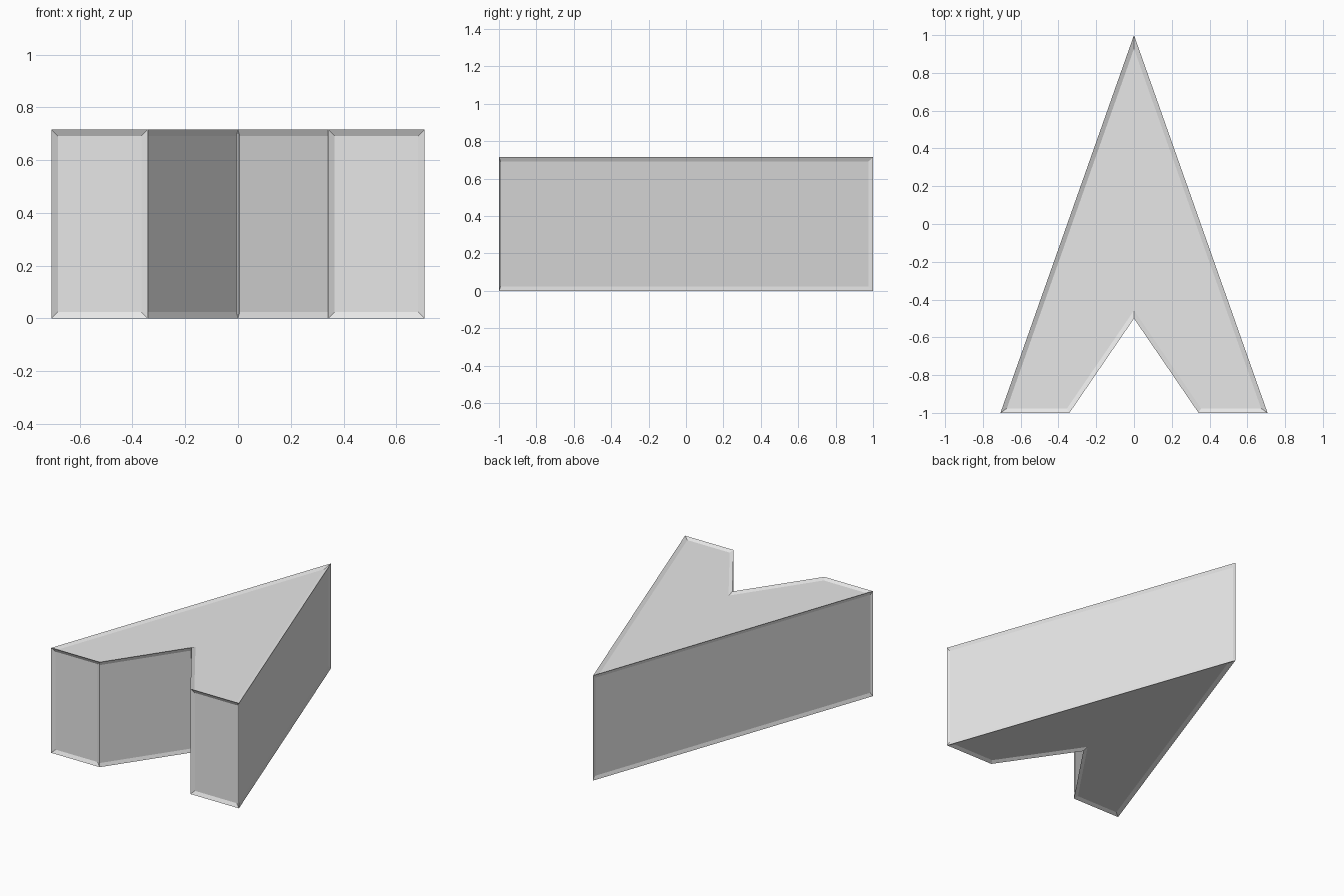
import bpy
import bmesh
from mathutils import Vector

cube = bpy.data.objects.get("Cube")
if cube:
    bpy.data.objects.remove(cube, do_unlink=True)

HEIGHT = 0.715
RIM = 0.024

grey = bpy.data.materials.new("plain_grey")
grey.use_nodes = True
grey.diffuse_color = (0.8, 0.8, 0.8, 1)
bsdf = next(n for n in grey.node_tree.nodes if n.type == "BSDF_PRINCIPLED")
bsdf.inputs["Base Color"].default_value = (0.8, 0.8, 0.8, 1)

# Arrowhead outline: apex at the back, notch between two legs at the front
half = [(0.342, -1), (0.707, -1)]
outline = [(0, -0.5)] + half + [(0, 1)] + [(-x, y) for x, y in reversed(half)]

bm = bmesh.new()
base = bm.faces.new([bm.verts.new((x, y, 0)) for x, y in outline])
top = bmesh.ops.extrude_face_region(bm, geom=[base], use_keep_orig=True)["geom"]
bmesh.ops.translate(bm, vec=(0, 0, HEIGHT),
                    verts=[g for g in top if isinstance(g, bmesh.types.BMVert)])
bmesh.ops.recalc_face_normals(bm, faces=bm.faces[:])
bm.normal_update()


def sink(face, depth):
    """Recess a panel behind a sloping rim."""
    bmesh.ops.inset_individual(bm, faces=[face], thickness=RIM, depth=-depth,
                               use_even_offset=True)


# Recessed panels on every face
for face in bm.faces[:]:
    normal = face.normal.copy()
    slanted = abs(normal.x) > 0.1
    sink(face, 0.008 if slanted else 0.012)
    if not slanted:
        continue
    # Narrow the upright rims of the slanted walls: none in the notch,
    # a slim one at the outer leg ends, full at the apex
    along = normal.cross(Vector((0, 0, 1))).normalized()
    centre = face.calc_center_median()
    in_notch = normal.y < 0
    for v in face.verts:
        slide = RIM if in_notch else (0.011 if v.co.y < 0 else 0)
        sign = 1 if (v.co - centre).dot(along) > 0 else -1
        v.co += along * sign * slide

mesh = bpy.data.meshes.new("arrowhead_block")
bm.to_mesh(mesh)
bm.free()
mesh.materials.append(grey)
block = bpy.data.objects.new("arrowhead_block", mesh)
bpy.context.collection.objects.link(block)
